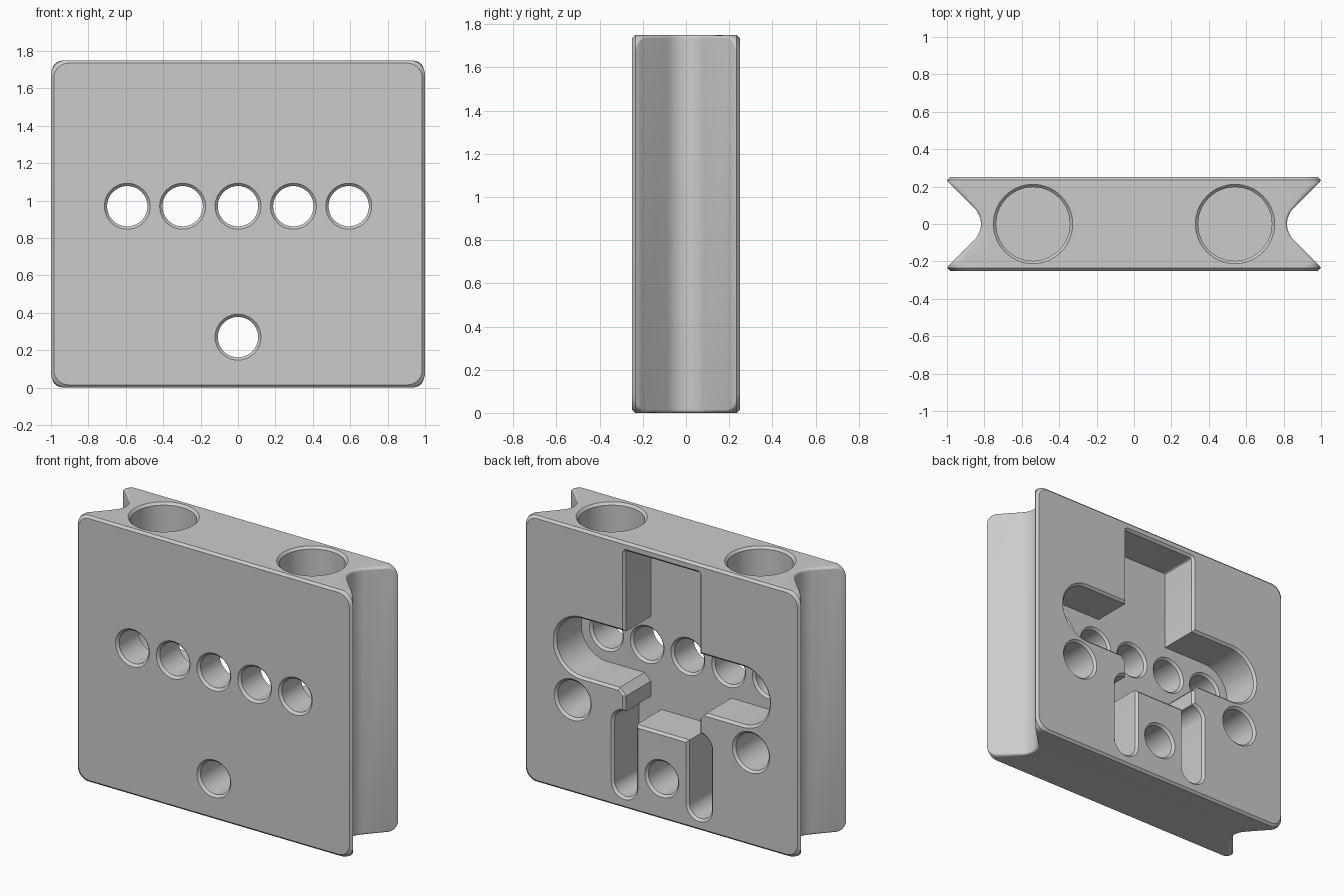
import bpy, bmesh
from math import sin, cos, pi, sqrt

if "Cube" in bpy.data.objects:
    bpy.data.objects.remove(bpy.data.objects["Cube"])

TOP, HALF, CH = 1.75, 0.25, 0.015
FLOOR = -0.02

grey = bpy.data.materials.new("plain grey")
grey.diffuse_color = (0.6, 0.6, 0.6, 1)
grey.use_nodes = True
grey.node_tree.nodes["Principled BSDF"].inputs["Base Color"].default_value = (0.6, 0.6, 0.6, 1)


def rounded_rect(cx, cz, hw, hh, rx, rz, steps):
    """Outline of a rectangle with elliptical corners."""
    pts = []
    for q, (sx, sz) in enumerate(((1, 1), (-1, 1), (-1, -1), (1, -1))):
        for k in range(steps + 1):
            t = (q + k / steps) * pi / 2
            pts.append((cx + sx * (hw - rx) + rx * cos(t),
                        cz + sz * (hh - rz) + rz * sin(t)))
    return pts


def loft(name, rings):
    """Skin a closed solid through rings of 3D points."""
    bm = bmesh.new()
    loops = [[bm.verts.new(p) for p in ring] for ring in rings]
    n = len(loops[0])
    for a, b in zip(loops, loops[1:]):
        for i in range(n):
            j = (i + 1) % n
            bm.faces.new((a[i], a[j], b[j], b[i]))
    bm.faces.new(loops[0])
    bm.faces.new(loops[-1])
    bmesh.ops.remove_doubles(bm, verts=bm.verts, dist=0.0002)
    bmesh.ops.recalc_face_normals(bm, faces=bm.faces)
    mesh = bpy.data.meshes.new(name)
    bm.to_mesh(mesh)
    bm.free()
    mesh.materials.append(grey)
    ob = bpy.data.objects.new(name, mesh)
    bpy.context.scene.collection.objects.link(ob)
    return ob


# Body: rounded plate with a V groove along each side
arc = [(0.12 * sin(a * pi / 24), 0.938 - 0.12 * cos(a * pi / 24)) for a in range(7)]
half = arc + [(0.197, 0.965), (0.21, 0.978), (0.22, 0.99), (HALF - CH, 1.0), (HALF, 1.0 - CH)]
profile = [(-y, w) for y, w in reversed(half[1:])] + half
rings = []
for y, w in profile:
    inset = CH if abs(y) == HALF else 0
    edge = w + inset - 0.92
    drop = 0.08 - sqrt(max(0, 0.0064 - edge * edge)) if edge > 0 else 0
    outline = rounded_rect(0, TOP / 2, w, TOP / 2 - inset,
                           max(edge, CH), max(drop, CH), 8)
    rings.append([(x, y, z) for x, z in outline])
block = loft("drilled_block", rings)

cutters = []


def cut(name, cx, cz, hw, hh, r, layers, steps=10, vertical=False):
    """Cutter whose outline grows by d at each depth layer."""
    rings = []
    for depth, d in layers:
        outline = rounded_rect(cx, cz, hw + d, hh + d, r + d, r + d, steps)
        rings.append([(u, v, depth) if vertical else (u, depth, v) for u, v in outline])
    ob = loft(name, rings)
    ob.hide_render = True
    cutters.append(ob)


def flare(surface, side=1):
    """Two layers that chamfer the mouth of a cut."""
    return [(surface - side * CH, 0), (surface + side * CH, 2 * CH)]


pocket = [(FLOOR, 0)] + flare(HALF)
front = list(reversed(flare(-HALF, -1)))

# Rear pocket: upright channel, long slot and two lower slots
cut("channel_cutter", 0, 1.13, 0.27, 0.56, 0.012, pocket, 3)
cut("slot_cutter", 0, 0.97, 0.775, 0.19, 0.19, pocket, 14)
for s in (-1, 1):
    cut("lower_slot_cutter", s * 0.272, 0.355, 0.082, 0.28, 0.082, pocket)
    cut("corner_cutter", s * 0.27, 0.78, 0.045, 0.045, 0.045, pocket, 1)

# Row of through holes opening into the pocket
for i in range(-2, 3):
    cut("row_hole_cutter", i * 0.296, 0.97, 0.108, 0.108, 0.108,
        front + [(FLOOR - CH, 0), (FLOOR, CH), (0.1, CH)])

# Lower through hole and blind rear holes
cut("lower_hole_cutter", 0, 0.27, 0.108, 0.108, 0.108, front + flare(HALF))
for s in (-1, 1):
    cut("blind_hole_cutter", s * 0.648, 0.615, 0.12, 0.12, 0.12, [(-0.05, 0)] + flare(HALF))
    cut("top_hole_cutter", s * 0.54, 0, 0.197, 0.197, 0.197,
        [(1.3, 0)] + flare(TOP), 14, True)

for c in cutters:
    mod = block.modifiers.new(c.name, "BOOLEAN")
    mod.operation = "DIFFERENCE"
    mod.solver = "EXACT"
    mod.object = c

# Bake the cuts and remove the cutters
bpy.context.view_layer.update()
graph = bpy.context.evaluated_depsgraph_get()
solid = bpy.data.meshes.new_from_object(block.evaluated_get(graph))
block.modifiers.clear()
block.data = solid
for c in cutters:
    bpy.data.objects.remove(c)
solid.materials.clear()
solid.materials.append(grey)
for p in solid.polygons:
    p.material_index = 0

bpy.ops.object.select_all(action="DESELECT")
block.select_set(True)
bpy.context.view_layer.objects.active = block
bpy.ops.object.shade_smooth_by_angle(angle=pi / 6)
